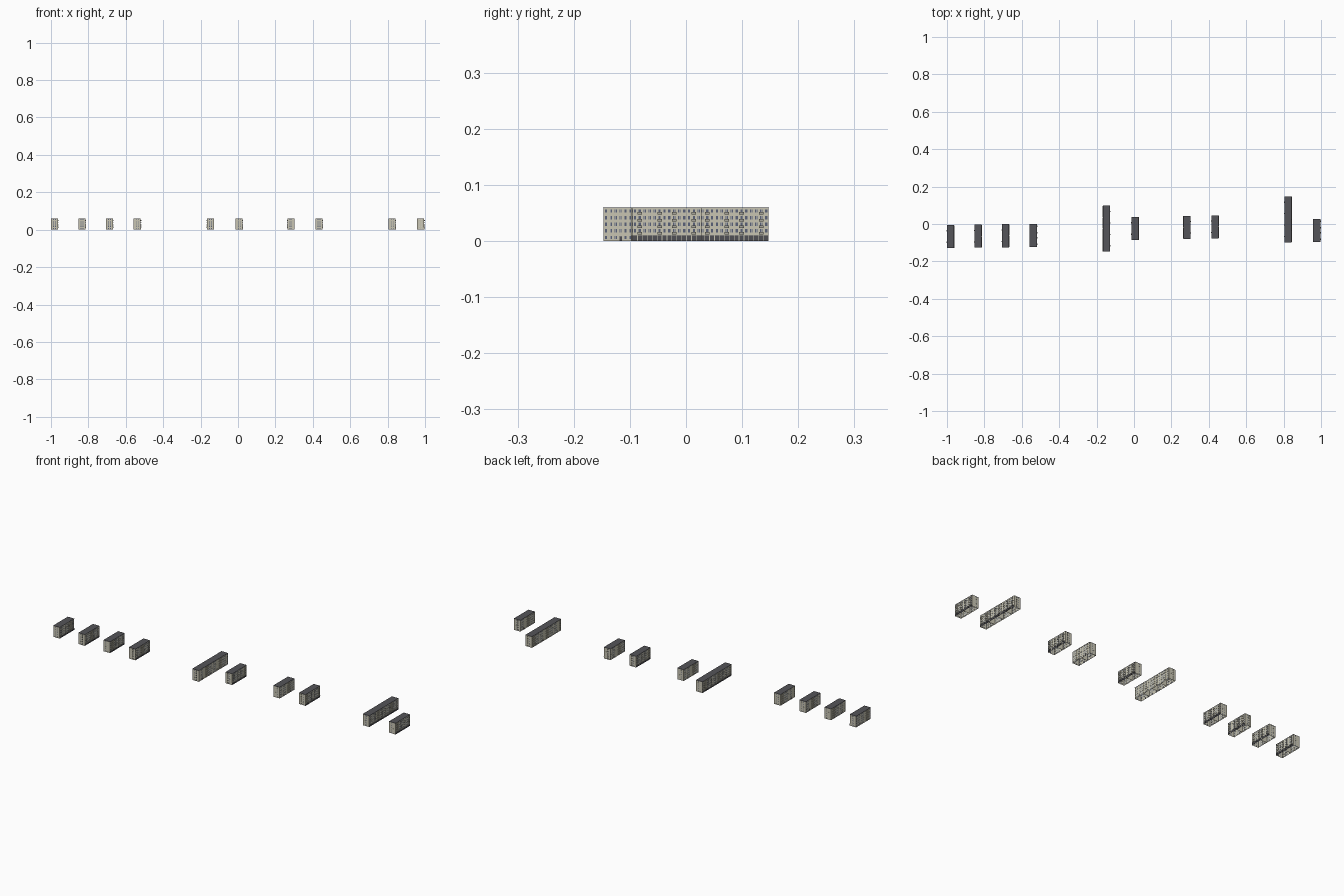
import bpy, bmesh, math
from mathutils import Vector, Matrix

if "Cube" in bpy.data.objects:
    bpy.data.objects.remove(bpy.data.objects["Cube"])

FLOOR, H, DEPTH, SEC = 0.0118, 0.059, 0.0375, 0.0613   # storey, eaves, block depth, section length
Z = Vector((0, 0, 1))


def material(name, rgb):
    m = bpy.data.materials.new(name)
    m.diffuse_color = (*rgb, 1)
    m.use_nodes = True
    m.node_tree.nodes["Principled BSDF"].inputs["Base Color"].default_value = m.diffuse_color
    return m


MATS = {
    "walls": material("beige plaster", (0.58, 0.56, 0.45)),
    "windows": material("blue glass", (0.10, 0.12, 0.19)),
    "frames": material("pale frame", (0.70, 0.69, 0.62)),
    "roof": material("dark roofing", (0.09, 0.09, 0.10)),
    "balconies": material("balcony panels", (0.40, 0.39, 0.34)),
    "shopfront": material("dark shopfront", (0.08, 0.08, 0.09)),
}


def box(bm, a, b):
    a, b = Vector(a), Vector(b)
    m = Matrix.Translation((a + b) / 2) @ Matrix.Diagonal((*(b - a), 1))
    bmesh.ops.create_cube(bm, size=1, matrix=m)


def quad(bm, *pts):
    bm.faces.new([bm.verts.new(p) for p in pts])


def facade(parts, origin, u, n, length, openings):
    """Wall in direction u with outward normal n; openings are (s0, s1, z0, z1), set in a regular grid."""
    P = lambda s, z, d=0.0: origin + u * s + Z * z - n * d
    cuts = sorted({0, length} | {o[0] for o in openings} | {o[1] for o in openings})
    zs = sorted({0, H} | {o[2] for o in openings} | {o[3] for o in openings})
    hit = lambda s, z: any(o[0] < s < o[1] and o[2] < z < o[3] for o in openings)
    for s0, s1 in zip(cuts, cuts[1:]):
        run = 0
        for z0, z1 in zip(zs, zs[1:]):        # merge solid wall between openings
            if hit((s0 + s1) / 2, (z0 + z1) / 2):
                if z0 > run:
                    quad(parts["walls"], P(s0, run), P(s1, run), P(s1, z0), P(s0, z0))
                run = z1
        if run < H:
            quad(parts["walls"], P(s0, run), P(s1, run), P(s1, H), P(s0, H))
    r = 0.0007
    for s0, s1, z0, z1 in openings:
        c = [(s0, z0), (s1, z0), (s1, z1), (s0, z1)]
        for i in range(4):                    # reveals
            a, b = c[i], c[(i + 1) % 4]
            quad(parts["walls"], P(*a), P(*b), P(*b, r), P(*a, r))
        quad(parts["windows"], *[P(*q, r) for q in c])
        m = (s0 + s1) / 2                     # centre mullion
        quad(parts["frames"], P(m - .0002, z0, r - .0002), P(m + .0002, z0, r - .0002),
             P(m + .0002, z1, r - .0002), P(m - .0002, z1, r - .0002))


def openings(columns, w, floors):
    return [(c - w / 2, c + w / 2, f * FLOOR + 0.0035, f * FLOOR + 0.0095)
            for c in columns for f in floors]


def build_type(name, sections):
    parts = {k: bmesh.new() for k in MATS}
    L, X = sections * SEC, DEPTH / 2
    y0 = -L / 2
    cols = [s * SEC + SEC * (i + 0.5) / 7 for s in range(sections) for i in range(7)]
    X_, Y_ = Vector((1, 0, 0)), Vector((0, 1, 0))
    # street facade, courtyard facade, two gables
    facade(parts, Vector((X, y0, 0)), Y_, X_, L, openings(cols, 0.0042, range(1, 5)))
    facade(parts, Vector((-X, -y0, 0)), -Y_, -X_, L, openings(cols, 0.0036, range(5)))
    gable = [DEPTH * 0.36, DEPTH * 0.64]
    facade(parts, Vector((-X, y0, 0)), X_, -Y_, DEPTH, openings(gable, 0.0034, range(5)))
    facade(parts, Vector((X, -y0, 0)), -X_, Y_, DEPTH, openings(gable, 0.0034, range(5)))
    # partitions between sections, visible through the open underside
    for s in range(1, sections):
        y = y0 + s * SEC
        quad(parts["walls"], (-X, y, 0), (X, y, 0), (X, y, H), (-X, y, H))
    # flat roof
    box(parts["roof"], (-X - .0004, y0 - .0004, H), (X + .0004, -y0 + .0004, H + .001))
    for s in range(sections):
        b = y0 + s * SEC
        # shop windows with piers
        for i in range(7):
            a = b + SEC * i / 7
            box(parts["shopfront"], (X, a + .0006, .0004), (X + .0008, a + SEC / 7 - .0006, .0098))
        box(parts["balconies"], (X, b + .001, .0098), (X + .0018, b + SEC - .001, .0106))
        # stacked balconies: slab, parapet, side screens
        for i in (1, 5):
            a, e = b + SEC * i / 7 + .0003, b + SEC * (i + 1) / 7 - .0003
            for f in range(1, 5):
                z = f * FLOOR
                box(parts["balconies"], (X, a, z), (X + .0030, e, z + .0006))
                box(parts["balconies"], (X + .0026, a, z + .0006), (X + .0030, e, z + .0044))
                for y in (a, e - .0004):
                    box(parts["balconies"], (X, y, z + .0006), (X + .0026, y + .0004, z + .0044))
        # courtyard door canopy and door
        m = b + SEC / 2
        box(parts["balconies"], (-X - .002, m - .003, .0098), (-X, m + .003, .0104))
        box(parts["shopfront"], (-X - .0004, m - .002, 0), (-X, m + .002, .0085))
    meshes = {}
    for k, bm in parts.items():
        me = bpy.data.meshes.new(f"{name}_{k}")
        bm.to_mesh(me)
        bm.free()
        me.materials.append(MATS[k])
        meshes[k] = me
    return meshes


short, long_ = build_type("short_block", 2), build_type("long_block", 4)

# centre x, centre y, type, street side (+1 = right, -1 = left)
BLOCKS = [
    (-0.981, -0.067, short, 1), (-0.834, -0.065, short, 1), (-0.687, -0.063, short, 1),
    (-0.539, -0.061, short, 1), (-0.147, -0.0245, long_, -1), (0.006, -0.024, short, 1),
    (0.283, -0.018, short, -1), (0.433, -0.015, short, 1), (0.824, 0.0245, long_, 1),
    (0.977, -0.034, short, 1),
]
for i, (x, y, kind, side) in enumerate(BLOCKS, 1):
    for part, me in kind.items():
        ob = bpy.data.objects.new(f"building_{i}_{part}", me)
        ob.location = (x, y, 0)
        ob.rotation_euler.z = 0 if side > 0 else math.pi
        bpy.context.collection.objects.link(ob)
